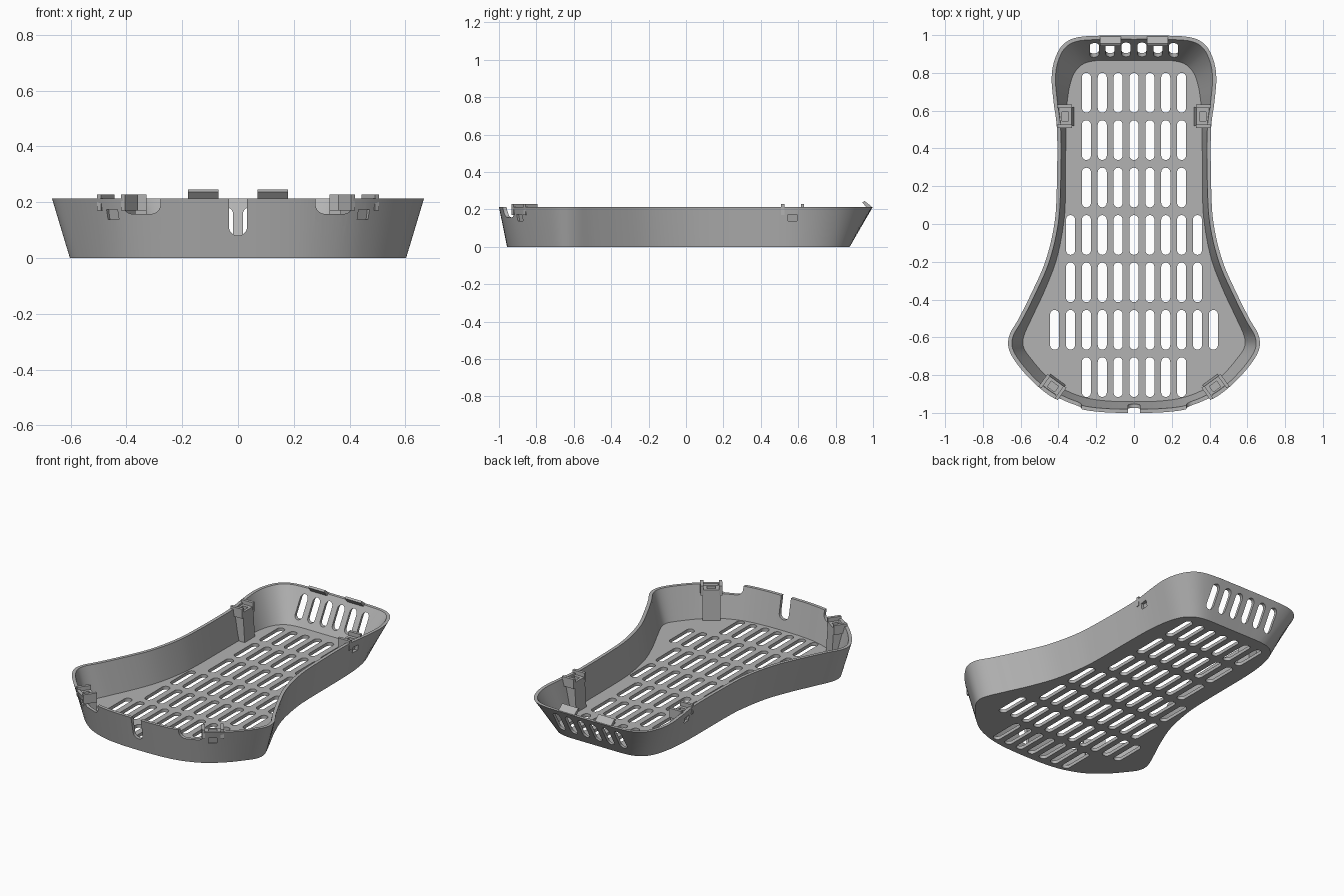
import bpy, bmesh, math
from mathutils import Matrix, Vector

cube = bpy.data.objects.get("Cube")
if cube:
    bpy.data.objects.remove(cube, do_unlink=True)

HEIGHT, WALL, FLOOR = 0.213, 0.02, 0.02

grey = bpy.data.materials.new("plain_grey")
grey.use_nodes = True
grey.diffuse_color = (0.45, 0.45, 0.45, 1)
grey.node_tree.nodes["Principled BSDF"].inputs["Base Color"].default_value = (0.45, 0.45, 0.45, 1)


def make_object(name, bm):
    bmesh.ops.recalc_face_normals(bm, faces=bm.faces)
    mesh = bpy.data.meshes.new(name)
    bm.to_mesh(mesh)
    bm.free()
    mesh.materials.append(grey)
    ob = bpy.data.objects.new(name, mesh)
    bpy.context.collection.objects.link(ob)
    return ob


def loft(bm, rings, closed=False):
    """Skin rings of points; cap the ends, or close the skin on itself."""
    loops = [[bm.verts.new(p) for p in ring] for ring in rings]
    pairs = list(zip(loops, loops[1:]))
    if closed:
        pairs.append((loops[-1], loops[0]))
    for a, b in pairs:
        for i in range(len(a)):
            j = (i + 1) % len(a)
            bm.faces.new((a[i], a[j], b[j], b[i]))
    if not closed:
        bm.faces.new(loops[0][::-1])
        bm.faces.new(loops[-1])


def prism(bm, profile, matrix, low, high):
    loft(bm, [[matrix @ Vector((x, y, h)) for x, y in profile] for h in (low, high)])


def rounded(w, h, r, steps=6):
    pts = []
    for k, (sx, sy) in enumerate(((1, 1), (-1, 1), (-1, -1), (1, -1))):
        for s in range(steps + 1):
            a = math.pi / 2 * (k + s / steps)
            p = (sx * (w / 2 - r) + r * math.cos(a), sy * (h / 2 - r) + r * math.sin(a))
            if not pts or math.dist(p, pts[-1]) > 1e-5:
                pts.append(p)
    return pts


def box(bm, matrix, u0, u1, v0, v1, z0, z1):
    prism(bm, [(u0, v0), (u1, v0), (u1, v1), (u0, v1)], matrix, z0, z1)


def cut(ob, bm):
    """Subtract the cutter mesh and bake the result."""
    cutter = make_object("cutter", bm)
    cutter.hide_render = True
    mod = ob.modifiers.new("cut", "BOOLEAN")
    mod.operation, mod.solver, mod.object = "DIFFERENCE", "EXACT", cutter
    graph = bpy.context.evaluated_depsgraph_get()
    mesh = bpy.data.meshes.new_from_object(ob.evaluated_get(graph))
    ob.modifiers.clear()
    ob.data = mesh
    bpy.data.objects.remove(cutter, do_unlink=True)


# Half outline, front to back: rim x, y and base x, y
HALF = [
    (0, -1, 0, -.957), (.15, -.997, .15, -.952), (.28, -.98, .27, -.932),
    (.40, -.935, .385, -.885), (.50, -.868, .48, -.81), (.60, -.765, .55, -.73),
    (.66, -.67, .597, -.66), (.66, -.59, .597, -.59), (.61, -.5, .55, -.48),
    (.54, -.36, .485, -.34), (.47, -.2, .425, -.18), (.425, -.02, .39, 0),
    (.41, .15, .38, .15), (.407, .48, .378, .48), (.425, .64, .37, .63),
    (.436, .77, .35, .74), (.42, .87, .32, .81), (.375, .95, .27, .855),
    (.29, .99, .2, .873), (.1, .998, .1, .875), (0, .998, 0, .875)]


def spline(points, steps=5):
    pts = [Vector(p) for p in points]
    flip = Vector((-1, 1, -1, 1))
    ext = [pts[1] * flip] + pts + [pts[-2] * flip]
    out = []
    for a, b, c, d in zip(ext, ext[1:], ext[2:], ext[3:]):
        for s in range(steps):
            t = s / steps
            out.append(0.5 * (2 * b + (c - a) * t + (2 * a - 5 * b + 4 * c - d) * t * t
                              + (3 * b - a - 3 * c + d) * t ** 3))
    return out + [pts[-1]]


Vector_mul = None
half = spline([Vector(p) for p in HALF])
full = half + [Vector((-p[0], p[1], -p[2], p[3])) for p in half[-2:0:-1]]


def inset(ring, amount):
    out = []
    for i, p in enumerate(ring):
        t = (ring[(i + 1) % len(ring)] - ring[i - 1]).normalized()
        out.append(p + Vector((-t.y, t.x, 0)) * amount)
    return out


# Tray shell: flared wall and floor in one solid
rim = [Vector((p[0], p[1], HEIGHT)) for p in full]
base = [Vector((p[2], p[3], 0)) for p in full]
floor = [b.lerp(r, FLOOR / HEIGHT) for b, r in zip(base, rim)]
bm = bmesh.new()
loft(bm, [base, rim, inset(rim, WALL), inset(floor, WALL)])
tray = make_object("tray_shell", bm)

# Floor slots in seven rows, and the six slots of the back wall
cuts = bmesh.new()
slot = rounded(.048, .21, .024)
for row, reach in enumerate((3, 3, 3, 4, 4, 5, 3)):
    for col in range(-reach, reach + 1):
        prism(cuts, slot, Matrix.Translation((col * .084, .695 - row * .251, 0)), -.05, FLOOR + .012)
across = Matrix.Rotation(math.pi / 2, 4, "X")
for col in range(6):
    prism(cuts, rounded(.048, .13, .024),
          Matrix.Translation(((col - 2.5) * .084, 0, .117)) @ across, -1.1, -.8)

# Notches in the front wall
prism(cuts, rounded(.066, .3, .033), Matrix.Translation((0, 0, .23)) @ across, .85, 1.1)
for side in (-1, 1):
    prism(cuts, rounded(.135, .2, .035),
          Matrix.Translation((side * .345, 0, .258)) @ across, .8, 1.1)

# Clip frames: local x points out through the wall
clips = {}
for side, word in ((1, "left"), (-1, "right")):
    for place, x, y, ang in (("front", .4325, -.865, -54), ("back", .37, .57, 0)):
        turn = math.radians(ang if side > 0 else 180 - ang)
        clips[place + "_" + word] = (Matrix.Translation((side * x, y, 0))
                                     @ Matrix.Rotation(turn, 4, "Z"))
for frame in clips.values():
    box(cuts, frame, -.025, .12, -.024, .024, .138, .174)
cut(tray, cuts)
parts = [tray]

# Clip posts with a pocket, and the pair of ribs on top of each
for name, frame in clips.items():
    bm = bmesh.new()
    outline = lambda u0, u1, z: [frame @ Vector(p) for p in
                                 ((u0, -.05, z), (u1, -.05, z), (u1, .05, z), (u0, .05, z))]
    loft(bm, [outline(-.052, -.015, .01), outline(-.04, .026, .203)])
    post = make_object(name + "_post", bm)
    pocket = bmesh.new()
    box(pocket, frame, -.024, .012, -.024, .024, .138, .3)
    cut(post, pocket)
    bm = bmesh.new()
    for v in (-.062, .044):
        box(bm, frame, -.042, .038, v, v + .018, .17, .228)
    parts += [post, make_object(name + "_ribs", bm)]

# Slanted hook tabs on the back rim
for side, word in ((1, "left"), (-1, "right")):
    bm = bmesh.new()
    tab = [(.992, .205), (.992, .215), (.955, .245), (.943, .237), (.97, .205)]
    loft(bm, [[(side * x, y, z) for y, z in tab] for x in (.07, .18)])
    parts.append(make_object("back_tab_" + word, bm))

# Smooth curved walls, keep edges crisp
bpy.ops.object.select_all(action="DESELECT")
for ob in parts:
    ob.select_set(True)
bpy.context.view_layer.objects.active = tray
bpy.ops.object.shade_smooth_by_angle(angle=math.radians(25))
